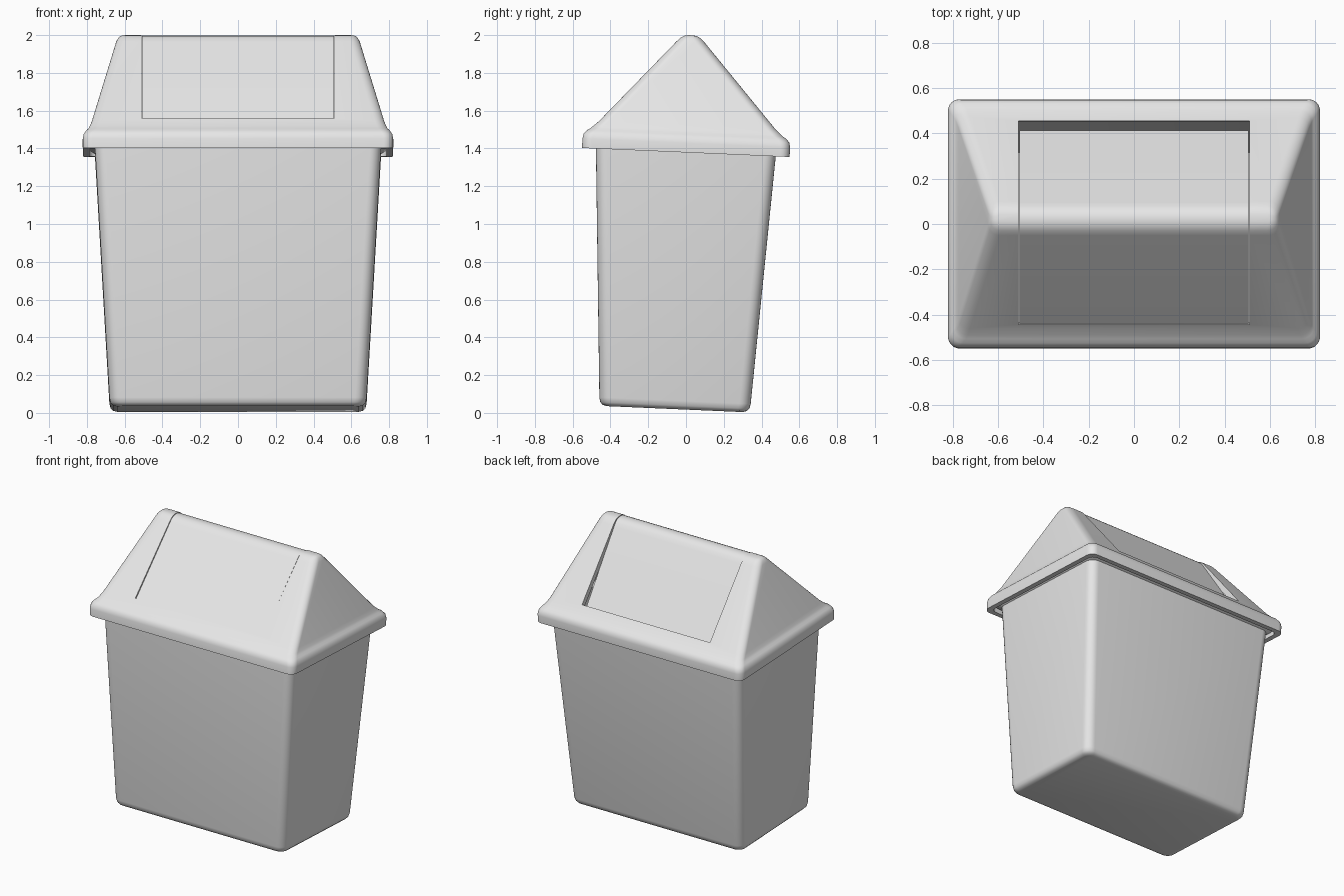
import bpy, bmesh, math
from mathutils import Matrix

cube = bpy.data.objects.get("Cube")
if cube:
    bpy.data.objects.remove(cube)

grey = bpy.data.materials.new("grey_plastic")
grey.use_nodes = True
grey.diffuse_color = (0.8, 0.8, 0.8, 1)
grey.node_tree.nodes["Principled BSDF"].inputs["Base Color"].default_value = grey.diffuse_color

# The whole bin leans slightly towards its back
LEAN = Matrix.Translation((0, -0.06, 0.02)) @ Matrix.Rotation(-0.0435, 4, 'X')
CORNER_STEPS = 6


def ring(bm, hx, hy, r, z):
    """Rounded rectangle of vertices at height z."""
    verts = []
    for i, (sx, sy) in enumerate([(1, 1), (-1, 1), (-1, -1), (1, -1)]):
        for k in range(CORNER_STEPS + 1):
            a = math.pi / 2 * (i + k / CORNER_STEPS)
            verts.append(bm.verts.new((sx * (hx - r) + r * math.cos(a),
                                       sy * (hy - r) + r * math.sin(a), z)))
    return verts


def loft(bm, sections, cap_start=False, cap_end=False):
    loops = [ring(bm, *s) for s in sections]
    for a, b in zip(loops, loops[1:]):
        for i in range(len(a)):
            j = (i + 1) % len(a)
            bm.faces.new((a[i], a[j], b[j], b[i]))
    if cap_start:
        bm.faces.new(loops[0])
    if cap_end:
        bm.faces.new(loops[-1])


def finish(bm, name):
    bmesh.ops.remove_doubles(bm, verts=bm.verts, dist=0.0002)
    bmesh.ops.recalc_face_normals(bm, faces=bm.faces)
    mesh = bpy.data.meshes.new(name)
    bm.to_mesh(mesh)
    bm.free()
    mesh.materials.append(grey)
    ob = bpy.data.objects.new(name, mesh)
    bpy.context.collection.objects.link(ob)
    ob.matrix_world = LEAN
    return ob


def select(ob):
    bpy.ops.object.select_all(action='DESELECT')
    ob.select_set(True)
    bpy.context.view_layer.objects.active = ob


def smooth(ob, degrees=35):
    select(ob)
    bpy.ops.object.shade_smooth_by_angle(angle=math.radians(degrees))


# Tapered hollow bin body with a top flange
bm = bmesh.new()
loft(bm, [(0.64, 0.36, 0.04, 0), (0.662, 0.382, 0.05, 0.006),
          (0.675, 0.395, 0.06, 0.02), (0.681, 0.401, 0.06, 0.045),
          (0.758, 0.477, 0.06, 1.37), (0.78, 0.505, 0.05, 1.385),
          (0.78, 0.505, 0.05, 1.40), (0.735, 0.455, 0.05, 1.40),
          (0.655, 0.375, 0.04, 0.035)], True, True)
smooth(finish(bm, "bin_body"))

# Roof-shaped lid: outer skin, inner skin and the lip joining them
outer = [(0.82, 0.55, 0.05, 1.36), (0.822, 0.55, 0.05, 1.41),
         (0.817, 0.545, 0.05, 1.435), (0.805, 0.53, 0.05, 1.454),
         (0.793, 0.512, 0.05, 1.465), (0.785, 0.495, 0.05, 1.48),
         (0.775, 0.468, 0.05, 1.504), (0.645, 0.075, 0.05, 1.945),
         (0.635, 0.055, 0.045, 1.965), (0.622, 0.035, 0.03, 1.977),
         (0.605, 0.015, 0.012, 1.981)]
inner = [(0.785, 0.515, 0.04, 1.36), (0.785, 0.515, 0.04, 1.43),
         (0.755, 0.46, 0.04, 1.46), (0.605, 0.03, 0.02, 1.93)]
bm = bmesh.new()
loft(bm, outer, cap_end=True)
loft(bm, inner, cap_end=True)
loft(bm, [outer[0], inner[0]])
lid = finish(bm, "lid")

# Opening across the ridge
bm = bmesh.new()
bmesh.ops.create_cube(bm, size=1, matrix=Matrix.Translation((0, 0, 1.8))
                      @ Matrix.Diagonal((1.02, 0.9, 0.8, 1)))
cutter = finish(bm, "opening_cutter")
cutter.hide_render = True
cut = lid.modifiers.new("opening", 'BOOLEAN')
cut.operation = 'DIFFERENCE'
cut.solver = 'EXACT'
cut.object = cutter
select(lid)
bpy.ops.object.modifier_apply(modifier=cut.name)
bpy.data.objects.remove(cutter)
smooth(lid)

# Swinging flap, flush at the front and swung slightly inwards at the back
profile = [(-0.447, 1.518), (-0.075, 1.941), (-0.055, 1.962), (-0.03, 1.976),
           (0, 1.98), (0.03, 1.974), (0.053, 1.957), (0.072, 1.933), (0.408, 1.486),
           (0.38, 1.472), (0.04, 1.925), (0, 1.945), (-0.04, 1.93), (-0.42, 1.498)]
bm = bmesh.new()
end = bm.faces.new([bm.verts.new((-0.507, y, z)) for y, z in profile])
side = bmesh.ops.extrude_face_region(bm, geom=[end])
moved = [v for v in side["geom"] if isinstance(v, bmesh.types.BMVert)]
bmesh.ops.translate(bm, verts=moved, vec=(1.014, 0, 0))
if not end.is_valid or len(bm.faces) < len(profile) + 2:
    bm.faces.new([v for v in bm.verts if v not in moved])
smooth(finish(bm, "swing_flap"))
